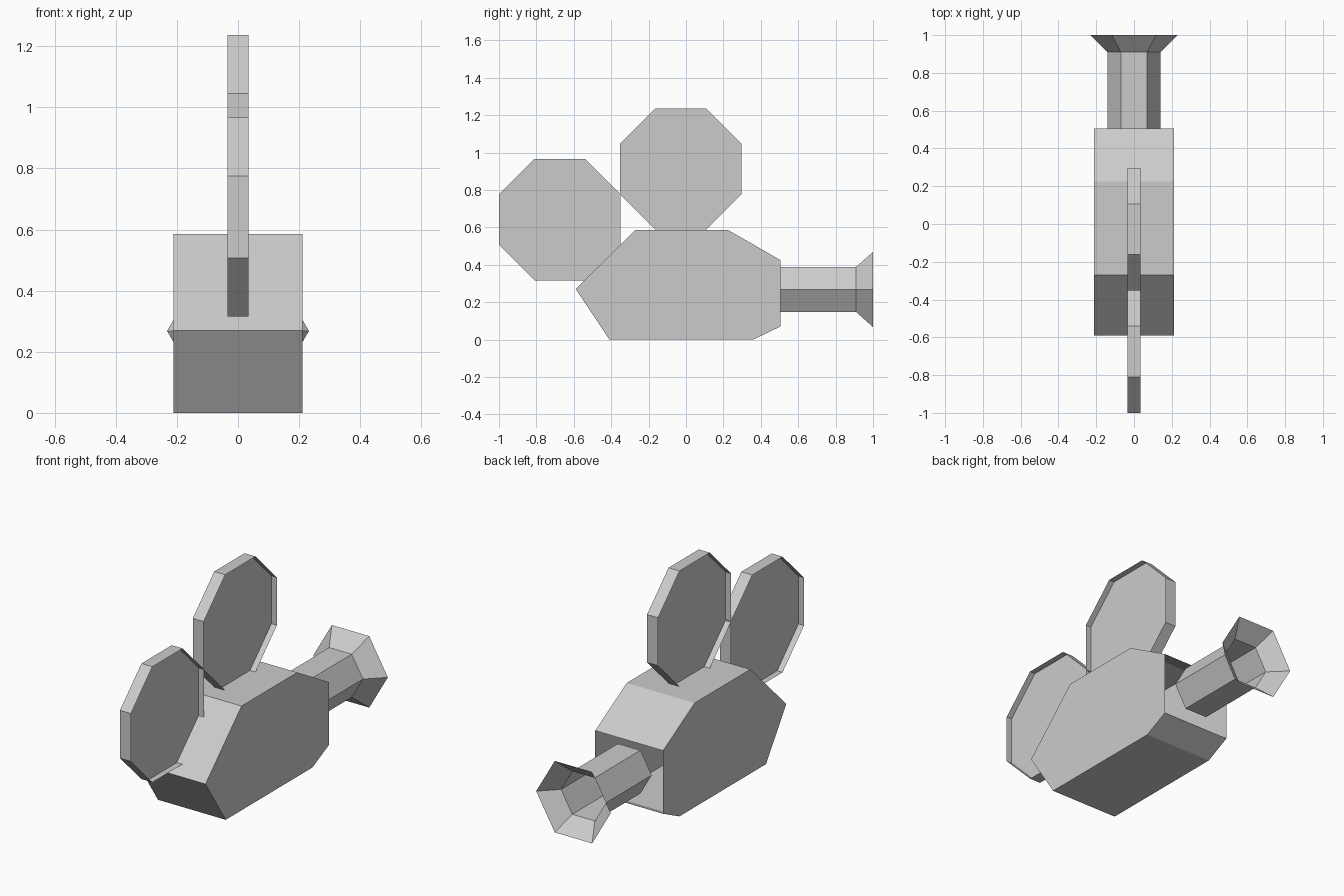
import bpy, bmesh
from math import cos, sin, pi

if "Cube" in bpy.data.objects:
    bpy.data.objects.remove(bpy.data.objects["Cube"])


def finish(name, bm):
    bmesh.ops.recalc_face_normals(bm, faces=bm.faces)
    mesh = bpy.data.meshes.new(name)
    bm.to_mesh(mesh)
    bm.free()
    obj = bpy.data.objects.new(name, mesh)
    bpy.context.collection.objects.link(obj)
    return obj


def loft(bm, rings, caps=()):
    """Skin between point rings; cap the rings whose index is listed."""
    rings = [[bm.verts.new(p) for p in ring] for ring in rings]
    n = len(rings[0])
    for a, b in zip(rings, rings[1:]):
        for i in range(n):
            j = (i + 1) % n
            bm.faces.new((a[i], a[j], b[j], b[i]))
    for c in caps:
        bm.faces.new(rings[c])


def at_x(profile, x):
    return [(x, y, z) for y, z in profile]


# Camera body: side outline extruded across x, open at the lens end
outline = [(-0.41, 0), (0.36, 0), (0.505, 0.07), (0.505, 0.425),
           (0.225, 0.586), (-0.27, 0.586), (-0.59, 0.27)]
bm = bmesh.new()
loft(bm, [at_x(outline, -0.211), at_x(outline, 0.211)], caps=(0, 1))
lens_end = [f for f in bm.faces if all(v.co.y > 0.5 for v in f.verts)]
bmesh.ops.delete(bm, geom=lens_end, context='FACES_ONLY')
finish("camera_body", bm)

# Two octagonal film reels: a rim around a central disc
radius = 0.325 / cos(pi / 8)
for name, cy, cz in (("top_reel", -0.028, 0.911), ("rear_reel", -0.675, 0.641)):
    octagon = [(cy + radius * cos((i + 0.5) * pi / 4),
                cz + radius * sin((i + 0.5) * pi / 4)) for i in range(8)]
    bm = bmesh.new()
    loft(bm, [at_x(octagon, x) for x in (-0.034, 0, 0.034)], caps=(1,))
    bmesh.ops.dissolve_degenerate(bm, dist=1e-5, edges=bm.edges)
    finish(name, bm)

# Open hexagonal lens barrel with a flared hood
bm = bmesh.new()
loft(bm, [[(r * cos(i * pi / 3), y, 0.268 + r * sin(i * pi / 3)) for i in range(6)]
          for y, r in ((0.505, 0.14), (0.91, 0.14), (1.0, 0.232))])
finish("lens", bm)
